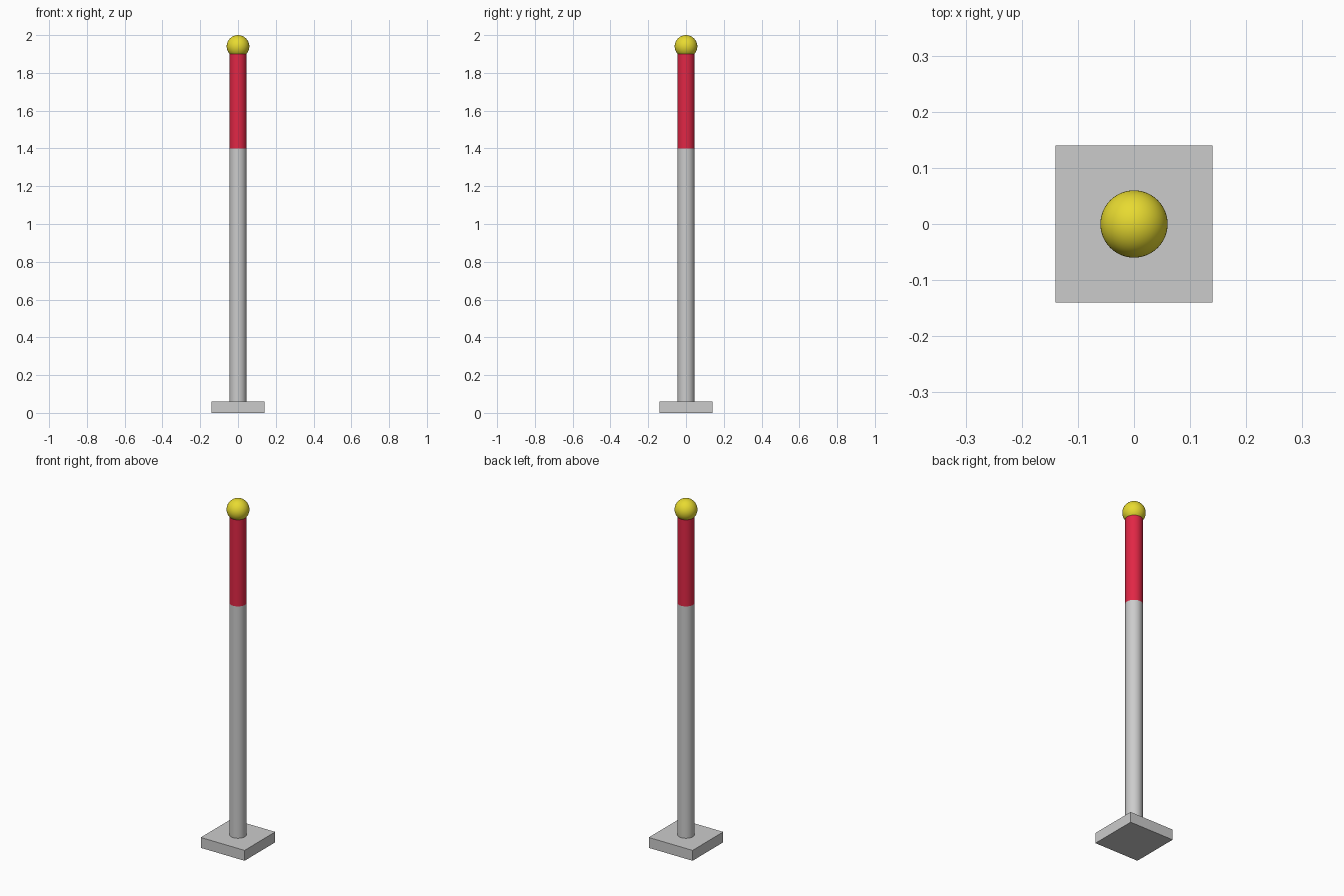
import bpy
import math

if "Cube" in bpy.data.objects:
    bpy.data.objects.remove(bpy.data.objects["Cube"])


def finish(name, color=None, smooth=True):
    obj = bpy.context.object
    obj.name = name
    if smooth:
        bpy.ops.object.shade_smooth_by_angle(angle=math.radians(40))
    if color:
        mat = bpy.data.materials.new(name + "_color")
        mat.diffuse_color = color
        mat.use_nodes = True
        mat.node_tree.nodes["Principled BSDF"].inputs["Base Color"].default_value = mat.diffuse_color
        obj.data.materials.append(mat)
    return obj


def tube(name, z0, z1, radius, color=None):
    bpy.ops.mesh.primitive_cylinder_add(
        vertices=48, radius=radius, depth=z1 - z0, location=(0, 0, (z0 + z1) / 2))
    return finish(name, color)


# Square foot plate
bpy.ops.mesh.primitive_cube_add(size=1, location=(0, 0, 0.03))
bpy.context.object.scale = (0.28, 0.28, 0.06)
bpy.ops.object.transform_apply(location=False, rotation=False, scale=True)
finish("base_plate", smooth=False)

# Pole: grey lower section and red upper section
tube("lower_pole", 0.06, 1.40, 0.045)
tube("upper_pole", 1.40, 1.90, 0.045, (0.75, 0.02, 0.06, 1))

# Yellow ball on top
bpy.ops.mesh.primitive_uv_sphere_add(
    segments=48, ring_count=24, radius=0.06, location=(0, 0, 1.94))
finish("top_ball", (0.8, 0.7, 0.03, 1))
